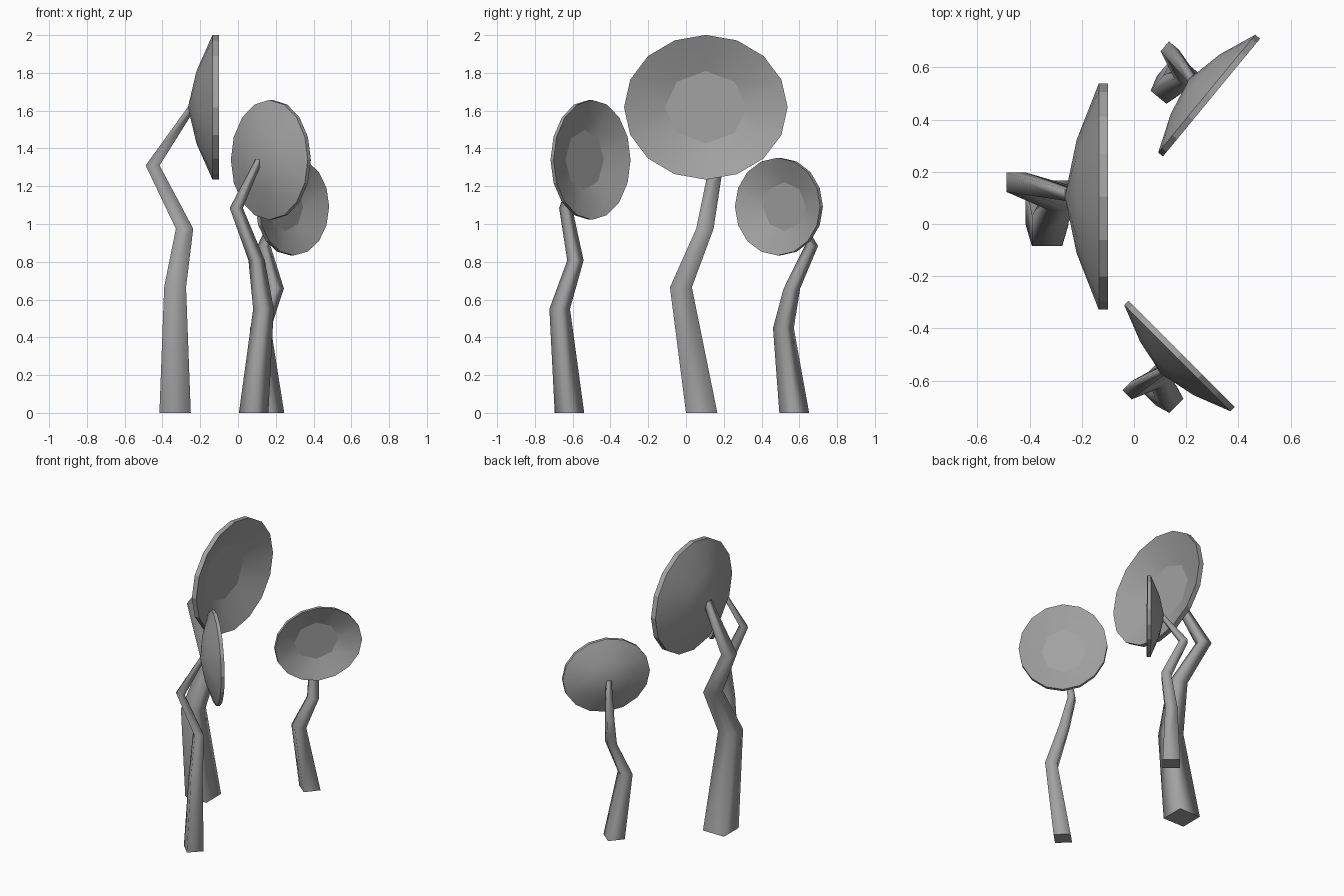
import bpy, bmesh
from math import sin, cos, pi, radians
from mathutils import Matrix, Vector

cube = bpy.data.objects.get("Cube")
if cube:
    bpy.data.objects.remove(cube, do_unlink=True)

grey = bpy.data.materials.new("matte_grey")
grey.use_nodes = True
GREY = (0.36, 0.36, 0.36, 1)
grey.diffuse_color = GREY
grey.node_tree.nodes["Principled BSDF"].inputs["Base Color"].default_value = GREY

# Stalk sections relative to the foot: x, y, z, half width
STALK = [(0, 0, 0, .083), (0, -.11, .665, .058), (.05, .017, .975, .046),
         (-.119, .077, 1.31, .037), (.09, .028, 1.62, .022)]
DISH_CENTRE = Vector((.233, .022, 1.618))
RY, RZ = .433, .383


def finish(bm, name, matrix):
    bmesh.ops.recalc_face_normals(bm, faces=bm.faces)
    bm.transform(matrix)
    mesh = bpy.data.meshes.new(name)
    bm.to_mesh(mesh)
    bm.free()
    mesh.materials.append(grey)
    bpy.context.collection.objects.link(bpy.data.objects.new(name, mesh))


def stalk(name, matrix):
    bm = bmesh.new()
    rings = [[bm.verts.new((x + a * h, y + b * h, z))
              for a, b in ((-1, -1), (1, -1), (1, 1), (-1, 1))]
             for x, y, z, h in STALK]
    for low, high in zip(rings, rings[1:]):
        for i in range(4):
            j = (i + 1) % 4
            bm.faces.new((low[i], low[j], high[j], high[i])).smooth = True
    bm.faces.new(rings[0])
    bm.faces.new(rings[-1])
    finish(bm, name, matrix)


def dish(name, matrix):
    bm = bmesh.new()

    def ring(count, size, depth):
        angles = [pi / 2 + 2 * pi * i / count for i in range(count)]
        return [bm.verts.new(DISH_CENTRE + Vector((depth, RY * size * cos(a), RZ * size * sin(a))))
                for a in angles]

    def flare(inner, outer):
        # Eight inner corners fan out to sixteen rim corners
        for i in range(8):
            m, n = inner[i], inner[(i + 1) % 8]
            a, b, c = outer[2 * i], outer[2 * i + 1], outer[(2 * i + 2) % 16]
            for tri in ((m, a, b), (m, b, n), (n, b, c)):
                bm.faces.new(tri).smooth = True

    rim_front, rim_back = ring(16, 1, 0), ring(16, 1, -.035)
    bowl, back = ring(8, .5, -.085), ring(8, .5, -.12)
    flare(bowl, rim_front)
    flare(back, rim_back)
    # Flat bowl floor, rim band and pointed back
    bm.faces.new(bowl)
    for i in range(16):
        j = (i + 1) % 16
        bm.faces.new((rim_front[i], rim_front[j], rim_back[j], rim_back[i]))
    apex = bm.verts.new(DISH_CENTRE + Vector((-.165, 0, 0)))
    for i in range(8):
        bm.faces.new((back[i], back[(i + 1) % 8], apex)).smooth = True
    finish(bm, name, matrix)


# Three copies: foot x, foot y, turn, width scale, height scale
for label, x, y, turn, wide, tall in (("tall", -.333, .083, 0, 1, 1),
                                      ("middle", .083, -.617, 45, .665, .828),
                                      ("short", .166, .573, -39.5, .675, .675)):
    matrix = (Matrix.Translation((x, y, 0)) @ Matrix.Rotation(radians(turn), 4, 'Z')
              @ Matrix.Diagonal((wide, wide, tall, 1)))
    stalk(label + "_stalk", matrix)
    dish(label + "_dish", matrix)
